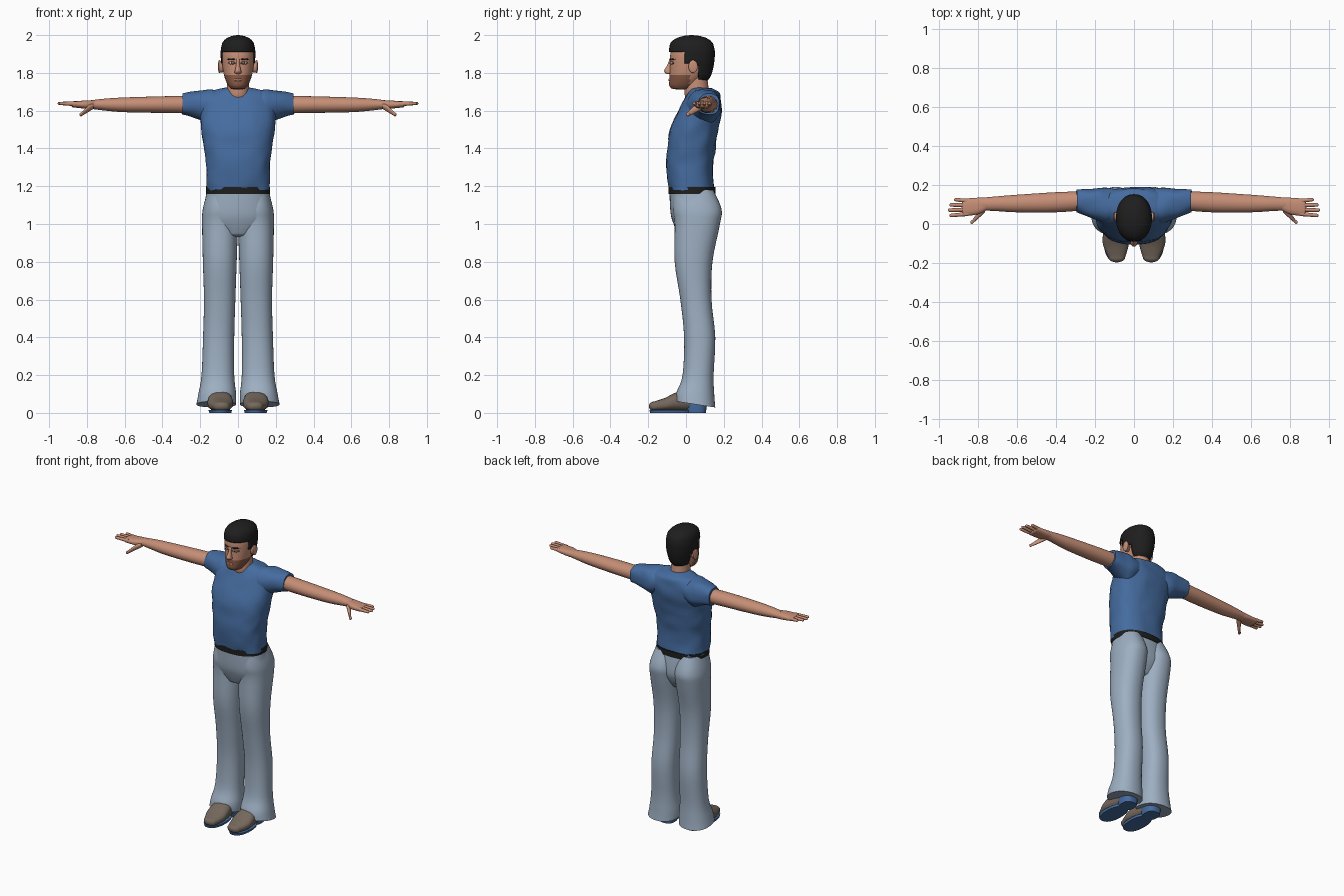
import bpy, bmesh, math
from mathutils import Vector, noise

if "Cube" in bpy.data.objects:
    bpy.data.objects.remove(bpy.data.objects["Cube"])


def material(name, red, green, blue_part):
    colour = (red, green, blue_part, 1)
    made = bpy.data.materials.new(name)
    made.use_nodes = True
    made.diffuse_color = colour
    made.node_tree.nodes["Principled BSDF"].inputs["Base Color"].default_value = colour
    return made


skin = material("skin", .56, .27, .18)
beard = material("beard", .25, .1, .06)
black = material("hair_black", .013, .013, .013)
blue = material("shirt_blue", .06, .15, .35)
denim = material("pale_denim", .34, .43, .54)
leather = material("shoe_leather", .18, .14, .11)
eye_white = material("eye_white", .6, .55, .5)

SIDES, STEPS, DOME_RINGS = 40, 4, 5
parts = []


def smooth_rows(rows):
    """Run a spline through the section rows."""
    rows = [Vector(row) for row in rows]
    padded = [rows[0]] + rows + [rows[-1]]
    result = []
    for before, start, end, after in zip(padded, rows, rows[1:], padded[3:]):
        for step in range(STEPS):
            s = step / STEPS
            pull = (end - before) * s
            bend = (before * 2 - start * 5 + end * 4 - after) * s ** 2
            twist = (start * 3 - before - end * 3 + after) * s ** 3
            result.append(start + (pull + bend + twist) / 2)
    return result + [rows[-1]]


def dome_rows(row, length):
    """Round an end off with shrinking sections."""
    position, u_min, u_max, v_min, v_max = row
    u_mid, v_mid = (u_min + u_max) / 2, (v_min + v_max) / 2
    result = []
    for step in range(DOME_RINGS):
        angle = 1.5 * (step + 1) / DOME_RINGS
        u_half = (u_max - u_min) / 2 * math.cos(angle)
        v_half = (v_max - v_min) / 2 * math.cos(angle)
        result.append((position + length * math.sin(angle), u_mid - u_half,
                       u_mid + u_half, v_mid - v_half, v_mid + v_half))
    return result


def rounded(angle, low, high, power):
    wave = math.cos(angle)
    return (low + high) / 2 + (high - low) / 2 * math.copysign(abs(wave) ** (2 / power), wave)


def loft(name, mat, axis, rows, power=2, mirror=False, start_dome=0, end_dome=0,
         warp=None, drop=None, second=None):
    """Skin rounded sections; a row is (position, u_min, u_max, v_min, v_max)."""
    sections = smooth_rows(rows)
    if start_dome:
        sections = dome_rows(sections[0], -start_dome)[::-1] + sections
    if end_dome:
        sections = sections + dome_rows(sections[-1], end_dome)
    bm = bmesh.new()
    rings = []
    for t, u_min, u_max, v_min, v_max in sections:
        ring = []
        for k in range(SIDES):
            angle = math.tau * k / SIDES
            u = rounded(angle, u_min, u_max, power)
            v = rounded(angle - math.pi / 2, v_min, v_max, power)
            point = Vector({"x": (t, u, v), "y": (u, t, v), "z": (u, v, t)}[axis])
            ring.append(bm.verts.new(warp(point) if warp else point))
        rings.append(ring)
    for lower, upper in zip(rings, rings[1:]):
        for k in range(SIDES):
            bm.faces.new((lower[k - 1], lower[k], upper[k], upper[k - 1]))
    bm.faces.new(rings[0])
    bm.faces.new(rings[-1])
    bmesh.ops.recalc_face_normals(bm, faces=bm.faces)
    if drop:
        unwanted = [face for face in bm.faces if drop(face.calc_center_median())]
        bmesh.ops.delete(bm, geom=unwanted, context="FACES")
    mesh = bpy.data.meshes.new(name)
    mesh.materials.append(mat)
    if second:
        other_material, rule = second
        mesh.materials.append(other_material)
        for face in bm.faces:
            face.material_index = int(rule(face.calc_center_median()))
    bm.to_mesh(mesh)
    bm.free()
    part = bpy.data.objects.new(name, mesh)
    bpy.context.collection.objects.link(part)
    if mirror:
        part.modifiers.new("mirror", "MIRROR").use_mirror_merge = False
    parts.append(part)
    return part


def centred(*rows):
    """Sections centred on x, given as (height, half_width, front, back)."""
    return [(height, -half, half, front, back) for height, half, front, back in rows]


def cloth_folds(point):
    return point + noise.noise_vector(point * 14) * .007


def lift_front_hem(point):
    if point.z < .2:
        point.z += (.05 - point.y) * (.2 - point.z)
    return point


# Shirt body and sleeves
loft("shirt_body", blue, "z", centred(
    (1.18, .17, -.09, .15), (1.3, .17, -.105, .145), (1.4, .18, -.1, .155),
    (1.5, .195, -.085, .17), (1.6, .2, -.04, .19), (1.66, .19, -.01, .185),
    (1.7, .14, .01, .17), (1.72, .065, .02, .135)), 2.4, warp=cloth_folds)
loft("sleeves", blue, "x", [
    (.08, .02, .17, 1.57, 1.7), (.14, 0, .185, 1.53, 1.71),
    (.2, .025, .187, 1.55, 1.71), (.295, .06, .178, 1.577, 1.69)],
    2.2, mirror=True, warp=cloth_folds)

# Belt and trousers
loft("belt", black, "z", centred((1.16, .17, -.093, .157), (1.197, .17, -.093, .157)), 2.3)
loft("trouser_seat", denim, "z", centred(
    (.95, .1, -.045, .12), (1, .165, -.066, .15), (1.06, .182, -.082, .165),
    (1.18, .165, -.088, .15)), 2.3, start_dome=.02)
loft("trouser_legs", denim, "z", [
    (.045, .01, .22, -.055, .155), (.1, .01, .21, -.05, .15), (.2, .02, .193, -.018, .146),
    (.4, .02, .185, -.01, .155), (.6, .014, .18, -.03, .135), (.8, .007, .186, -.06, .14),
    (1, 0, .19, -.06, .18), (1.08, 0, .186, -.07, .188), (1.18, .02, .16, -.06, .145)],
    2.25, mirror=True, warp=lift_front_hem)

# Shoes with soles and heels
loft("shoes", leather, "y", [
    (-.17, .045, .132, .01, .06), (-.11, .028, .158, .01, .08), (-.06, .028, .16, .01, .105),
    (0, .038, .15, .01, .12), (.1, .06, .125, .02, .11)],
    2.4, mirror=True, start_dome=.027, end_dome=.01)
loft("shoe_soles", blue, "z", [
    (0, .035, .152, -.19, .03), (.015, .032, .156, -.194, .035)], 2.3, mirror=True)
loft("shoe_heels", blue, "z", [
    (0, .045, .14, 0, .105), (.048, .04, .145, -.015, .112)], 2.6, mirror=True)

# Arms, palms and thumbs
loft("arms", skin, "x", [
    (.2, .075, .17, 1.585, 1.68), (.4, .06, .163, 1.588, 1.676), (.6, .06, .15, 1.592, 1.67),
    (.7, .066, .142, 1.6, 1.664), (.78, .07, .135, 1.61, 1.655)], mirror=True)
loft("palms", skin, "x", [
    (.75, .075, .134, 1.61, 1.655), (.8, .05, .135, 1.61, 1.654),
    (.87, .04, .13, 1.617, 1.65)], 2.5, mirror=True, end_dome=.015)
loft("thumbs", skin, "x", [
    (.765, .06, .1, 1.61, 1.64), (.79, .036, .075, 1.594, 1.63),
    (.83, 0, .02, 1.57, 1.59)], mirror=True, end_dome=.01)

# Fingers fan out, with the middle one longest
for index, label in enumerate(("little", "ring", "middle", "index")):
    base, end = .118 - .022 * index, .125 - .027 * index
    tip = .945 - .008 * (index - 2) ** 2
    loft(label + "_fingers", skin, "x", [
        (.85, base - .011, base + .011, 1.623, 1.648),
        (tip, end - .009, end + .009, 1.63, 1.647)], mirror=True, end_dome=.01)

# Neck and head, with the beard as a colour on the lower face
loft("neck", skin, "z", centred((1.66, .066, 0, .13), (1.7, .06, -.008, .122), (1.8, .055, 0, .11)))
loft("head", skin, "z", centred(
    (1.72, .042, -.08, .03), (1.735, .053, -.089, .055), (1.765, .067, -.088, .085),
    (1.8, .077, -.086, .11), (1.85, .084, -.084, .125), (1.9, .085, -.083, .13),
    (1.94, .077, -.07, .12)), 2.15, start_dome=.008, end_dome=.045,
    second=(beard, lambda spot: spot.z < 1.79 and spot.y < .02))
loft("nose", skin, "z", centred(
    (1.8, .018, -.11, -.07), (1.812, .017, -.116, -.07), (1.84, .01, -.1, -.07),
    (1.875, .009, -.086, -.07)), start_dome=.006)
loft("lips", skin, "z", centred((1.76, .022, -.093, -.07), (1.766, .022, -.093, -.07)),
     start_dome=.005, end_dome=.005)
loft("ears", skin, "x", [
    (.07, .02, .05, 1.805, 1.855), (.1, .013, .062, 1.8, 1.868)], mirror=True, end_dome=.006)


# Eyes and brows lie on the curve of the face
def on_face(name, mat, inner, outer, height, thickness, forward):
    rows = []
    for step in range(5):
        x = inner + (outer - inner) * step / 4
        half = thickness * (.2 + .8 * math.sin(math.pi * step / 4))
        y = .02 - forward - .104 * math.sqrt(1 - (x / .085) ** 2)
        rows.append((x, y - .006, y + .003, height - half, height + half))
    loft(name, mat, "x", rows, mirror=True)


on_face("eye_sockets", beard, .014, .054, 1.853, .009, 0)
on_face("eyes", eye_white, .02, .048, 1.852, .006, .002)
on_face("pupils", black, .029, .038, 1.852, .005, .004)
on_face("eyebrows", black, .012, .06, 1.872, .005, 0)


# Hair is a fuller shell cut open around the face and ears
def bare_skin(spot):
    face = spot.y < -.01 and spot.z < 1.908
    around_ear = spot.y < .062 and spot.z < 1.85 - .3 * max(0, spot.y - .03)
    return face or around_ear


hair = loft("hair", black, "z", centred(
    (1.755, .05, -.02, .11), (1.78, .07, -.06, .13), (1.82, .083, -.085, .143),
    (1.86, .09, -.088, .15), (1.91, .092, -.09, .153), (1.94, .088, -.088, .148)),
    2.15, end_dome=.06, drop=bare_skin)
hair.modifiers.new("thickness", "SOLIDIFY").thickness = .012

# Smooth shading that keeps hems and soles crisp
bpy.ops.object.select_all(action="DESELECT")
for part in parts:
    part.select_set(True)
bpy.context.view_layer.objects.active = parts[0]
bpy.ops.object.shade_smooth_by_angle(angle=math.radians(50))
